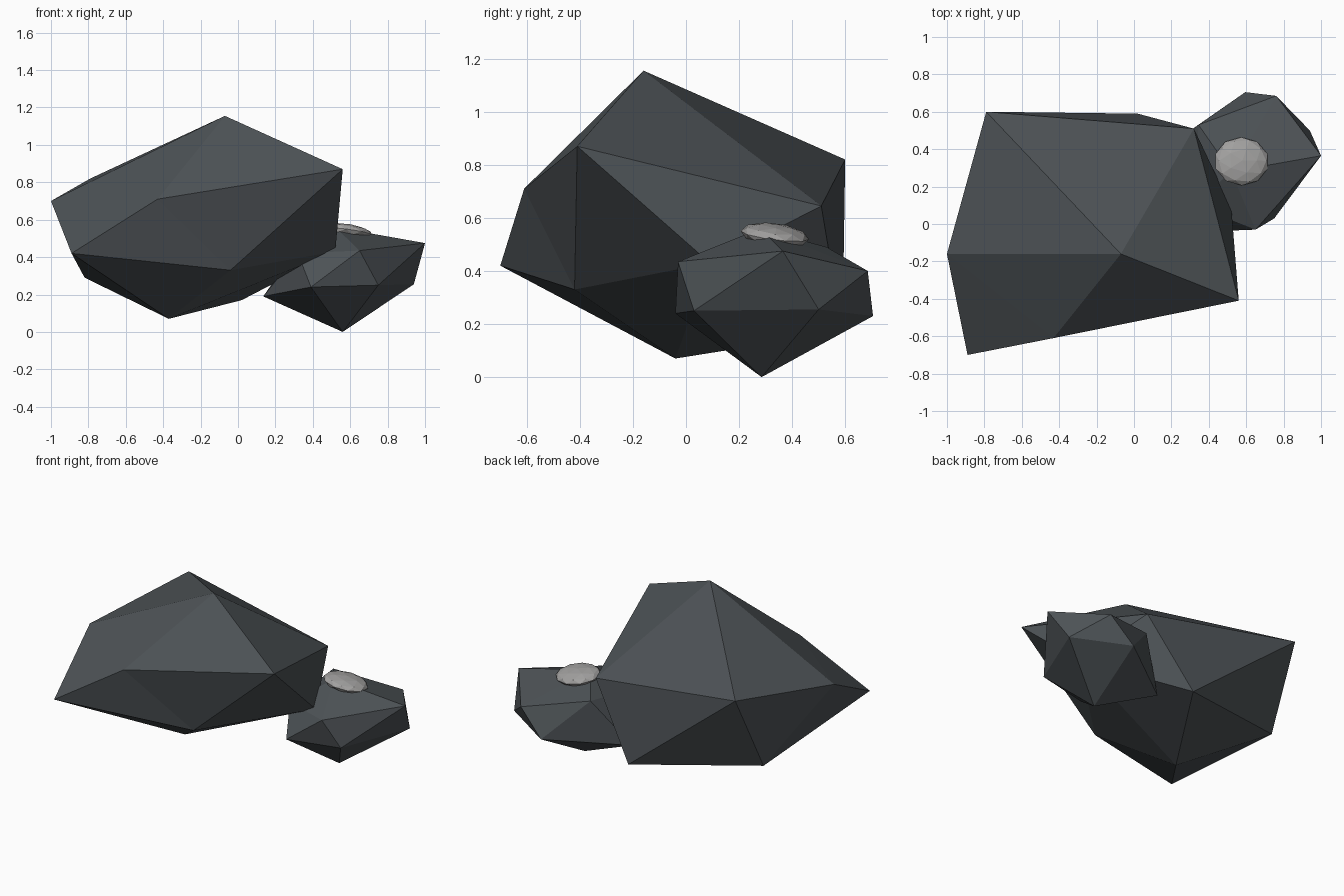
import bpy, bmesh, math
from mathutils import Matrix, Vector

if "Cube" in bpy.data.objects:
    bpy.data.objects.remove(bpy.data.objects["Cube"])


def material(name, rgb):
    m = bpy.data.materials.new(name)
    m.diffuse_color = (*rgb, 1)
    m.use_nodes = True
    m.node_tree.nodes["Principled BSDF"].inputs["Base Color"].default_value = m.diffuse_color
    return m


slate = material("dark slate", (0.075, 0.086, 0.094))
pale = material("pale grey stone", (0.36, 0.355, 0.35))


def finish(bm, name, mat):
    bmesh.ops.recalc_face_normals(bm, faces=bm.faces)
    mesh = bpy.data.meshes.new(name)
    bm.to_mesh(mesh)
    bm.free()
    mesh.materials.append(mat)
    obj = bpy.data.objects.new(name, mesh)
    bpy.context.collection.objects.link(obj)
    return obj


def boulder(name, top, upper, lower, bottom, mat):
    """Pulled-about icosahedron: two caps joined by a zigzag belt.
    lower[i] sits between upper[i] and upper[i+1]."""
    bm = bmesh.new()
    t, b = bm.verts.new(top), bm.verts.new(bottom)
    u = [bm.verts.new(p) for p in upper]
    l = [bm.verts.new(p) for p in lower]
    for i in range(5):
        j = (i + 1) % 5
        for tri in ((t, u[i], u[j]), (u[i], l[i], u[j]),
                    (u[j], l[i], l[j]), (b, l[j], l[i])):
            bm.faces.new(tri)
    return finish(bm, name, mat)


# Large boulder
boulder("large_rock", (-0.07, -0.16, 1.155),
        [(-0.43, -0.61, 0.71), (0.56, -0.41, 0.87), (0.32, 0.51, 0.645),
         (-0.79, 0.60, 0.82), (-1.0, -0.16, 0.70)],
        [(-0.04, -0.42, 0.33), (0.52, 0.09, 0.43), (0.02, 0.59, 0.17),
         (-0.82, 0.34, 0.29), (-0.89, -0.70, 0.42)],
        (-0.37, -0.04, 0.07), slate)

# Small boulder tucked against its right side
boulder("small_rock", (0.52, 0.28, 0.56),
        [(0.65, -0.03, 0.435), (1.0, 0.365, 0.475), (0.76, 0.685, 0.40),
         (0.345, 0.53, 0.49), (0.32, 0.10, 0.42)],
        [(0.75, 0.03, 0.25), (0.94, 0.50, 0.255), (0.595, 0.705, 0.23),
         (0.135, 0.385, 0.19), (0.39, -0.04, 0.24)],
        (0.56, 0.285, 0.0), slate)

# Flat pale pebble half sunk into the small boulder, tilted with its top
bm = bmesh.new()
bmesh.ops.create_icosphere(bm, subdivisions=2, radius=1)
tilt = Matrix.Rotation(math.radians(7), 4, 'Y') @ Matrix.Rotation(math.radians(-7), 4, 'X')
bm.transform(Matrix.Translation(Vector((0.575, 0.335, 0.535))) @ tilt
             @ Matrix.Diagonal((0.147, 0.13, 0.042, 1)))
finish(bm, "pebble", pale)
